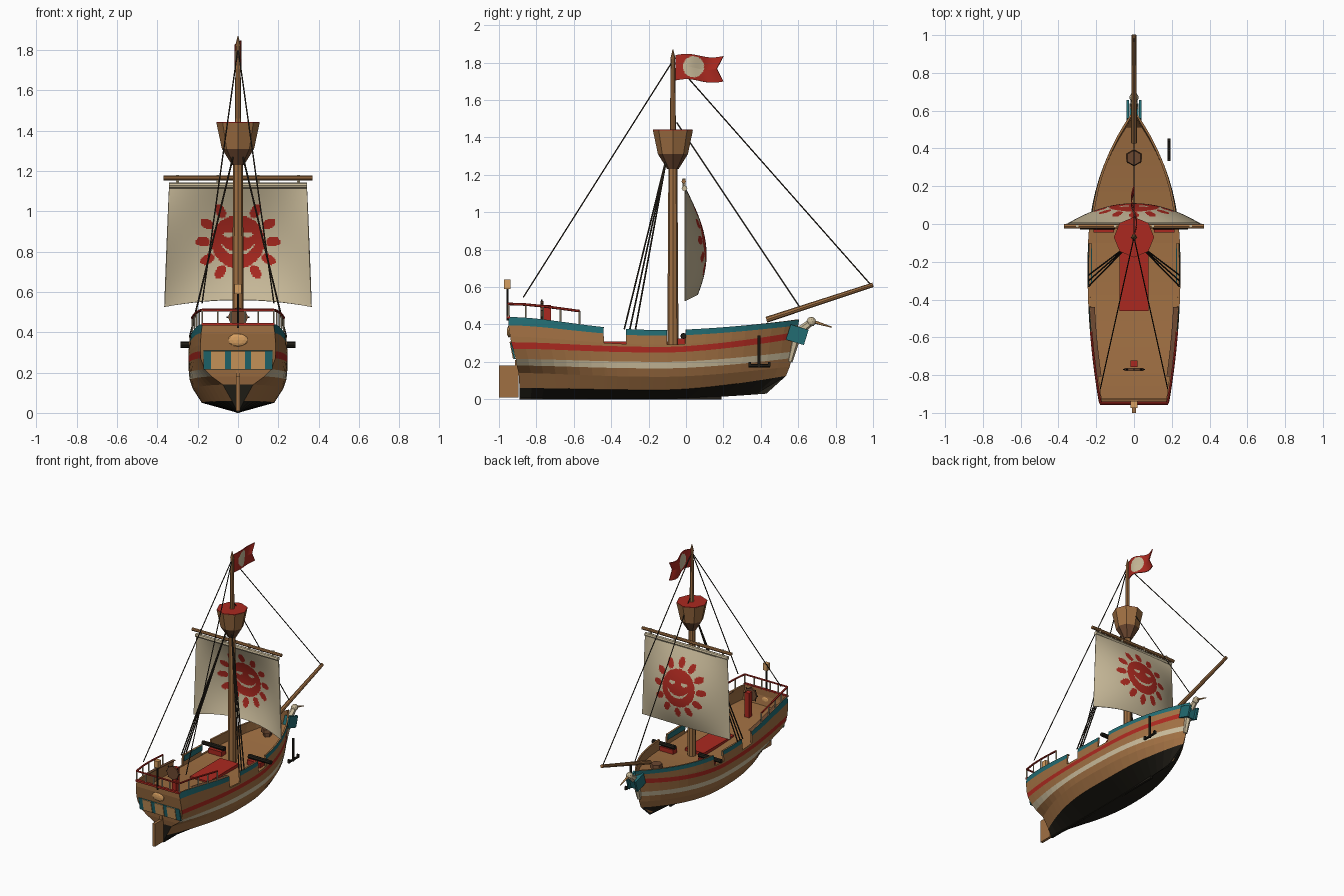
import bpy, bmesh, math
from mathutils import Vector, Matrix

if "Cube" in bpy.data.objects:
    bpy.data.objects.remove(bpy.data.objects["Cube"])


def material(name, *rgb):
    m = bpy.data.materials.new(name)
    m.use_nodes = True
    col = (*rgb, 1)
    m.diffuse_color = col
    bsdf = next(n for n in m.node_tree.nodes if n.type == 'BSDF_PRINCIPLED')
    bsdf.inputs["Base Color"].default_value = col
    bsdf.inputs["Roughness"].default_value = 0.9
    return m


WOOD = material("wood", .35, .16, .055)
DARK = material("dark wood", .15, .065, .03)
RED = material("red paint", .41, .022, .014)
TEAL = material("teal paint", .016, .15, .17)
CREAM = material("cream cloth", .58, .49, .32)
BLACK = material("black tar", .014, .012, .008)
ROPE = material("dark rope", .03, .022, .014)
TAN = material("pale gold", .68, .35, .12)


def finish(name, bm, *mats):
    me = bpy.data.meshes.new(name)
    bm.to_mesh(me)
    bm.free()
    ob = bpy.data.objects.new(name, me)
    bpy.context.collection.objects.link(ob)
    for m in mats:
        me.materials.append(m)
    return ob


def tube(name, a, b, r1, mat, r2=None, sides=6):
    """Tapered round bar from a to b."""
    a, b = Vector(a), Vector(b)
    d = b - a
    rot = d.to_track_quat('Z', 'Y').to_matrix().to_4x4()
    bm = bmesh.new()
    bmesh.ops.create_cone(bm, cap_ends=True, segments=sides, radius1=r1,
                          radius2=r1 if r2 is None else r2, depth=d.length,
                          matrix=Matrix.Translation((a + b) / 2) @ rot)
    return finish(name, bm, mat)


def box(name, centre, size, mat, tilt=0):
    bm = bmesh.new()
    bmesh.ops.create_cube(bm, size=1, matrix=Matrix.Translation(centre)
                          @ Matrix.Rotation(tilt, 4, 'X') @ Matrix.Diagonal((*size, 1)))
    return finish(name, bm, mat)


def ball(name, centre, size, mat):
    bm = bmesh.new()
    bmesh.ops.create_icosphere(bm, subdivisions=2, radius=1,
                               matrix=Matrix.Translation(centre) @ Matrix.Diagonal((*size, 1)))
    return finish(name, bm, mat)


def strip(name, pairs, mat):
    """Ribbon of quads through pairs of points."""
    bm = bmesh.new()
    edge = [[bm.verts.new(p) for p in pair] for pair in pairs]
    for (a, b), (c, d) in zip(edge, edge[1:]):
        bm.faces.new((a, b, d, c))
    bmesh.ops.recalc_face_normals(bm, faces=bm.faces)
    return finish(name, bm, mat)


def sheet(name, nu, nv, point, rule, mats):
    """Gridded cloth; rule picks the colour from each face centre."""
    bm = bmesh.new()
    g = [[bm.verts.new(point(i / nu, j / nv)) for j in range(nv + 1)] for i in range(nu + 1)]
    for i in range(nu):
        for j in range(nv):
            f = bm.faces.new((g[i][j], g[i + 1][j], g[i + 1][j + 1], g[i][j + 1]))
            f.material_index = rule(f.calc_center_median())
    sol = finish(name, bm, *mats).modifiers.new("thickness", 'SOLIDIFY')
    sol.thickness = .006
    sol.offset = 0


# Hull rows: z mid, z stern, z bow, y stern, y bow, half width mid, half width stern, colour above
ROWS = [(.0, .0, .03, -.89, .43, .0, .0, 2),
        (.05, .06, .125, -.89, .535, .18, .03, 0),
        (.12, .14, .175, -.895, .555, .225, .075, 0),
        (.165, .18, .22, -.905, .565, .24, .13, 3),
        (.20, .215, .255, -.91, .575, .244, .165, 0),
        (.25, .27, .325, -.925, .585, .246, .185, 1),
        (.28, .305, .36, -.935, .59, .246, .187, 0),
        (.292, .335, .37, -.94, .592, .246, .187, 0),
        (.34, .395, .395, -.95, .6, .243, .183, 4),
        (.37, .44, .425, -.95, .605, .24, .177, 0)]
DECK, TOP = 7, 9
T_OF = lambda y: (y + .95) / 1.555
GAPS = [(T_OF(-.44), T_OF(-.32)), (T_OF(-.1), T_OF(0))]


def hull_point(row, t, side=1):
    zm, zs, zb, ys, yb, wm, ws, _ = ROWS[row]
    if t < .55:
        a = ((.55 - t) / .55) ** 1.3
        z = zm + (zs - zm) * a * a * (3 - 2 * a)
    else:
        z = zm + (zb - zm) * ((t - .55) / .45) ** 1.5
    if t < .45:
        w = wm + (ws - wm) * ((.45 - t) / .45) ** 2
    else:
        w = wm * (1 - ((t - .45) / .55) ** 2.6)
    return Vector((side * w, ys + t * (yb - ys), z))


stations = sorted([i / 22 for i in range(23)] + [t for g in GAPS for t in g])
bm = bmesh.new()
grid = {s: [[bm.verts.new(hull_point(r, t, s)) for r in range(len(ROWS))] for t in stations]
        for s in (-1, 1)}
for s, g in grid.items():
    for i in range(len(stations) - 1):
        mid = (stations[i] + stations[i + 1]) / 2
        for r in range(TOP):
            if r >= DECK and any(a < mid < b for a, b in GAPS):
                continue
            f = bm.faces.new((g[i][r], g[i + 1][r], g[i + 1][r + 1], g[i][r + 1]))
            f.material_index = ROWS[r][7]
for r in range(TOP):   # transom
    f = bm.faces.new((grid[-1][0][r], grid[1][0][r], grid[1][0][r + 1], grid[-1][0][r + 1]))
    f.material_index = 2 if r < 2 else 0
bmesh.ops.remove_doubles(bm, verts=bm.verts, dist=.0005)
bmesh.ops.dissolve_degenerate(bm, edges=bm.edges, dist=.0001)
bmesh.ops.recalc_face_normals(bm, faces=bm.faces)
hull = finish("hull", bm, WOOD, RED, BLACK, CREAM, TEAL, WOOD)
sol = hull.modifiers.new("planking", 'SOLIDIFY')
sol.thickness = .012
sol.offset = -1
sol.material_offset = 5       # bare wood inside and on the rim
sol.material_offset_rim = 5

# Deck and fittings
strip("deck", [[hull_point(DECK, t, s) * .985 for s in (-1, 1)] for t in stations[:-1]], WOOD)
box("cargo_hatch", (0, -.28, .295), (.155, .36, .03), RED)
tube("capstan_base", (0, .35, .29), (0, .35, .36), .028, DARK, .03)
tube("capstan_head", (0, .35, .355), (0, .35, .385), .045, DARK, .04)
for s in (-1, 1):
    box("bulwark_panel", (s * .226, -.21, .348), (.006, .21, .04), TEAL)
    strip("quarter_cap", [[hull_point(TOP, t, s) + Vector((-s * d, 0, .002)) for d in (.003, .028)]
                          for t in stations if .09 < t <= GAPS[0][0]], DARK)

# Keel, rudder, transom trim
box("keel", (0, -.35, .008), (.016, 1.08, .016), BLACK)
box("rudder", (0, -.95, .095), (.02, .1, .17), WOOD)
box("stern_post", (0, -.905, .11), (.02, .02, .2), WOOD)
tilt = .2
box("window_band", (0, -.926, .262), (.34, .009, .095), TEAL, tilt)
for x in (-.1, 0, .1):
    box("stern_window", (x, -.93, .262), (.07, .009, .09), TAN, tilt)
ball("stern_shell", (0, -.946, .362), (.05, .012, .033), TAN)
box("transom_cap", (0, -.95, .44), (.36, .018, .014), RED)

# Stern railing
rail_t = [0, .06, .12, .18, .245]
rail_point = lambda t, s: hull_point(TOP, t, s) + Vector((0, 0, .07))
for s in (-1, 1):
    for t in rail_t:
        tube("rail_post", hull_point(TOP, t, s), rail_point(t, s), .005, CREAM)
    for t, u in zip(rail_t, rail_t[1:]):
        tube("side_rail", rail_point(t, s), rail_point(u, s), .007, RED)
for x in (-.1, -.035, .035, .1):
    tube("stern_rail_post", (x, -.95, .44), (x, -.95, .51), .005, CREAM)
tube("stern_rail", rail_point(0, -1), rail_point(0, 1), .007, RED)
tube("lantern_post", (0, -.955, .42), (0, -.955, .59), .006, BLACK)
box("lantern", (0, -.955, .615), (.036, .036, .05), TAN)

# Helm
box("helm_stand", (0, -.74, .41), (.036, .036, .19), RED)
tube("helm_wheel", (0, -.763, .475), (0, -.777, .475), .05, DARK, sides=8)
for k in range(4):
    a = k * math.pi / 4
    v = Vector((math.cos(a), 0, math.sin(a))) * .058
    hub = Vector((0, -.77, .475))
    tube("helm_spoke", hub - v, hub + v, .004, BLACK)

# Cannons
for s in (-1, 1):
    box("cannon_carriage", (s * .16, -.02, .307), (.11, .052, .035), RED)
    tube("cannon_barrel", (s * .1, -.013, .338), (s * .285, -.013, .338), .017, BLACK, .015, 8)

# Mast and lookout
tube("lower_mast", (0, -.07, .28), (0, -.07, 1.25), .03, WOOD, .024, 8)
tube("upper_mast", (0, -.07, 1.25), (0, -.07, 1.82), .018, WOOD, .012, 8)
tube("mast_tip", (0, -.07, 1.82), (0, -.07, 1.87), .014, WOOD, .002, 8)
tube("lookout_base", (0, -.07, 1.23), (0, -.07, 1.31), .03, DARK, .08, 8)
tube("lookout_basket", (0, -.07, 1.31), (0, -.07, 1.438), .08, WOOD, .107, 8)
tube("lookout_floor", (0, -.07, 1.436), (0, -.07, 1.442), .106, RED, sides=8)

# Yard and sail
tube("yard", (-.37, -.012, 1.165), (.37, -.012, 1.165), .012, WOOD, sides=8)
tube("sail_roll", (-.342, -.008, 1.128), (.342, -.008, 1.128), .015, CREAM, sides=8)
for s in (-.3, -.1, .1, .3):
    tube("yard_lashing", (s, -.01, 1.12), (s, -.01, 1.18), .008, CREAM)


def sail_point(u, v):
    q = 2 * u - 1
    low = .56 - .035 * q * q
    bulge = .112 * (1 - q * q) * math.sin(.8 * math.pi * v)
    return (q * (.342 + .023 * v), -.005 + bulge, 1.13 + (low - 1.13) * v)


def sun_rule(c):
    x, z = c.x, c.z - .85
    r, a = math.hypot(x, z), math.atan2(z, x)
    eye = ((abs(x) - .05) / .026) ** 2 + ((z - .035) / .013) ** 2 < 1
    mouth = math.hypot(x, z - .02) < .09 and math.hypot(x, z - .055) > .105 and z < 0
    if r < .132:
        return 0 if eye or mouth else 1
    step = math.pi / 6
    off = a - round(a / step) * step
    return int(((r - .176) / .037) ** 2 + (r * off / .024) ** 2 < 1)


sheet("sail", 110, 90, sail_point, sun_rule, (CREAM, RED))


# Pennant with a swallowtail
def flag_point(u, v):
    end = .2 - .035 * (1 - abs(2 * v - 1))
    wave = math.sin(u * 2 * math.pi)
    return (.014 * wave, -.055 + u * (end + .055), 1.705 + .135 * v + .008 * wave - .006 * u)


sheet("pennant", 50, 30, flag_point,
      lambda c: int(math.hypot((c.y - .04) / .056, (c.z - 1.778) / .056) < 1), (RED, CREAM))

# Bowsprit and bird figurehead
tube("bowsprit", (0, .43, .425), (0, 1.0, .612), .016, WOOD, .012, 8)
tube("figurehead_stem", (0, .555, .2), (0, .59, .34), .014, CREAM, .026)
box("figurehead_body", (0, .592, .345), (.05, .07, .08), TEAL, -.3)
for s in (-1, 1):
    box("figurehead_wing", (s * .034, .595, .345), (.014, .1, .085), TEAL, -.3)
tube("figurehead_neck", (0, .605, .36), (0, .665, .41), .026, CREAM, .018)
ball("figurehead_head", (0, .67, .415), (.024, .026, .026), CREAM)
tube("figurehead_beak", (0, .688, .413), (0, .78, .385), .009, TAN, .003)

# Anchor
tube("anchor_shank", (.185, .39, .17), (.185, .39, .34), .009, BLACK)
tube("anchor_arms", (.185, .335, .18), (.185, .45, .18), .009, BLACK)
for y in (.34, .445):
    box("anchor_fluke", (.185, y, .187), (.016, .014, .025), BLACK)

# Rigging
tube("bow_stay", (0, -.07, 1.81), (0, .99, .61), .0035, ROPE)
tube("fore_stay", (0, -.05, 1.48), (0, .61, .49), .0035, ROPE)
for s in (-1, 1):
    tube("back_stay", (0, -.07, 1.81), (s * .178, -.87, .545), .0035, ROPE)
    for y in (-.33, -.3, -.27):
        tube("shroud", (s * .015, -.1, 1.31), (s * .24, y, .375), .0045, ROPE)
